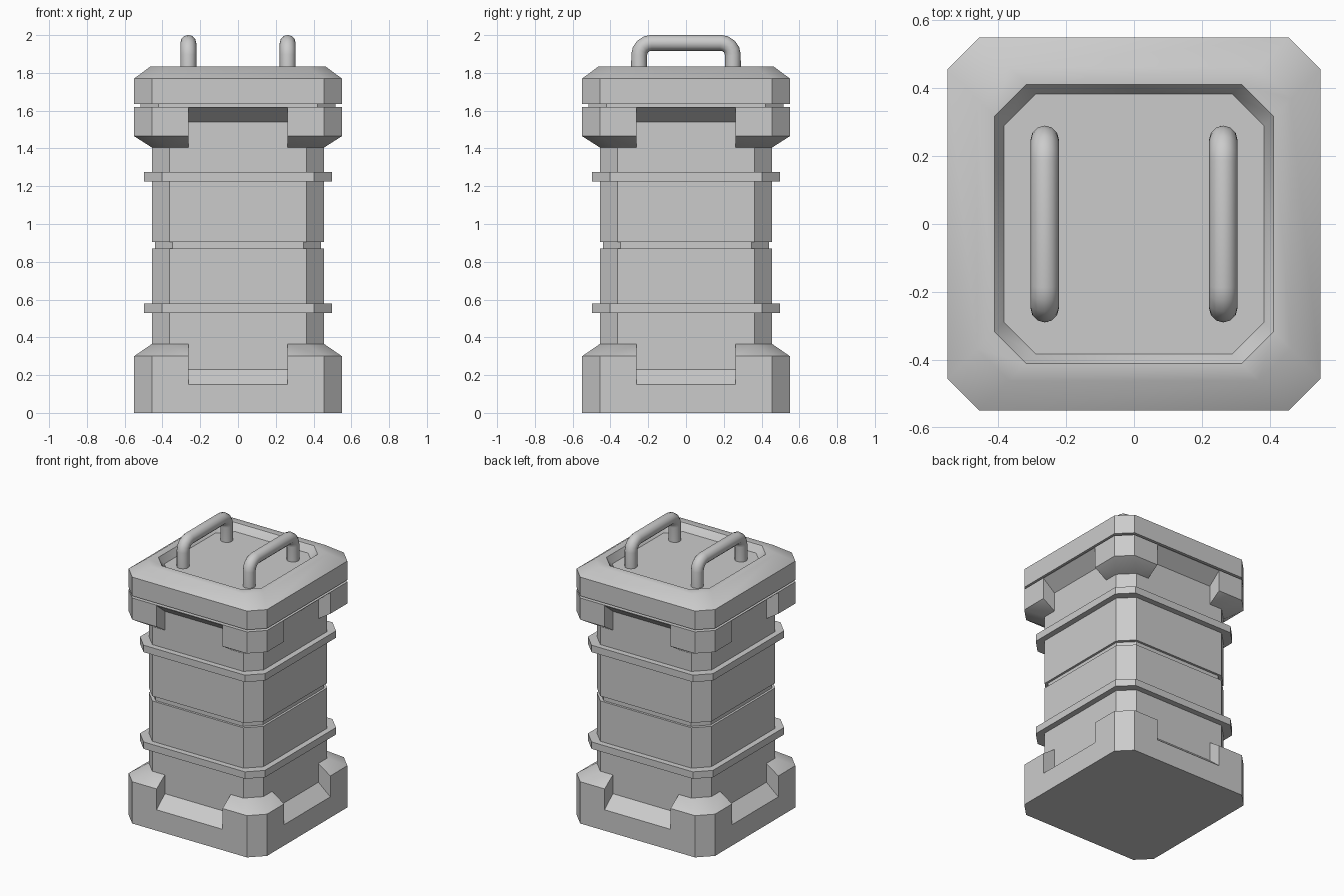
import bpy, bmesh, math
from mathutils import Matrix

if "Cube" in bpy.data.objects:
    bpy.data.objects.remove(bpy.data.objects["Cube"])


def finish(name, bm):
    bmesh.ops.recalc_face_normals(bm, faces=bm.faces)
    me = bpy.data.meshes.new(name)
    bm.to_mesh(me)
    bm.free()
    ob = bpy.data.objects.new(name, me)
    bpy.context.collection.objects.link(ob)
    return ob


def activate(ob):
    bpy.ops.object.select_all(action='DESELECT')
    ob.select_set(True)
    bpy.context.view_layer.objects.active = ob


def smooth(ob, angle=40):
    activate(ob)
    bpy.ops.object.shade_smooth_by_angle(angle=math.radians(angle))


def loft(name, profile, chamfer=0.094):
    """Stack of chamfered squares from (half width, z) pairs, capped."""
    bm = bmesh.new()
    rings = []
    for w, z in profile:
        f = w - chamfer
        pts = [(f, -w), (w, -f), (w, f), (f, w), (-f, w), (-w, f), (-w, -f), (-f, -w)]
        rings.append([bm.verts.new((x, y, z)) for x, y in pts])
    for a, b in zip(rings, rings[1:]):
        for i in range(8):
            j = (i + 1) % 8
            bm.faces.new((a[i], a[j], b[j], b[i]))
    bm.faces.new(rings[0][::-1])
    bm.faces.new(rings[-1])
    return finish(name, bm)


def cut_notches(ob, z_in, z_out, z_end, half=0.262):
    """Cut a sloped-floor notch into the middle of all four sides."""
    slope = (z_out - z_in) / (0.55 - 0.456)
    near, far = 0.42, 0.70
    prof = [(near, z_in + slope * (near - 0.456)), (far, z_in + slope * (far - 0.456)),
            (far, z_end), (near, z_end)]
    bm = bmesh.new()
    for k in range(4):
        rot = Matrix.Rotation(k * math.pi / 2, 3, 'Z')
        l, r = [[bm.verts.new(rot @ Matrix.Translation((x, y, z)).translation)
                 for y, z in prof] for x in (-half, half)]
        bm.faces.new(l)
        bm.faces.new(r[::-1])
        for i in range(4):
            j = (i + 1) % 4
            bm.faces.new((l[i], r[i], r[j], l[j]))
    cutter = finish("notch_cutter", bm)
    cutter.hide_render = True
    mod = ob.modifiers.new("notches", 'BOOLEAN')
    mod.operation, mod.solver, mod.object = 'DIFFERENCE', 'EXACT', cutter
    activate(ob)
    bpy.ops.object.modifier_apply(modifier=mod.name)
    bpy.data.objects.remove(cutter)


# Body with a shallow seam groove round the middle
body = loft("body", [(0.456, 0.05), (0.456, 0.87), (0.44, 0.87), (0.44, 0.905),
                     (0.456, 0.905), (0.456, 1.61)])

# Raised bands
bands = [loft("lower_band", [(0.497, 0.53), (0.497, 0.58)]),
         loft("upper_band", [(0.497, 1.225), (0.497, 1.275)])]

# Base with corner feet
base = loft("base", [(0.55, 0), (0.55, 0.30), (0.456, 0.365)])
cut_notches(base, 0.23, 0.15, 0.6)

# Collar below the lid with corner blocks
collar = loft("collar", [(0.456, 1.405), (0.55, 1.465), (0.55, 1.62)])
cut_notches(collar, 1.54, 1.617, 1.2)

# Lid with neck, bevelled rim and recessed top
lid = loft("lid", [(0.516, 1.61), (0.516, 1.635), (0.55, 1.635), (0.55, 1.77),
                   (0.462, 1.835), (0.411, 1.835), (0.383, 1.785)])

for part in [body, base, collar, lid] + bands:
    smooth(part)

# Carry handles: bent round bars
R, Y, Z, BEND = 0.042, 0.248, 1.959, 0.065
half_path = [(Y, 1.775)] + [(Y - BEND + BEND * math.cos(a), Z - BEND + BEND * math.sin(a))
                            for a in (i * math.pi / 8 for i in range(5))]
path = half_path + [(-y, z) for y, z in reversed(half_path)]
for side, x in (("left", -0.263), ("right", 0.263)):
    cu = bpy.data.curves.new(side + "_handle", 'CURVE')
    cu.dimensions = '3D'
    cu.bevel_depth, cu.bevel_resolution, cu.use_fill_caps = R, 4, True
    sp = cu.splines.new('POLY')
    sp.points.add(len(path) - 1)
    for p, (y, z) in zip(sp.points, path):
        p.co = (x, y, z, 1)
    handle = bpy.data.objects.new(side + "_handle", cu)
    bpy.context.collection.objects.link(handle)
    activate(handle)
    bpy.ops.object.convert(target='MESH')
    smooth(bpy.context.view_layer.objects.active, 50)
